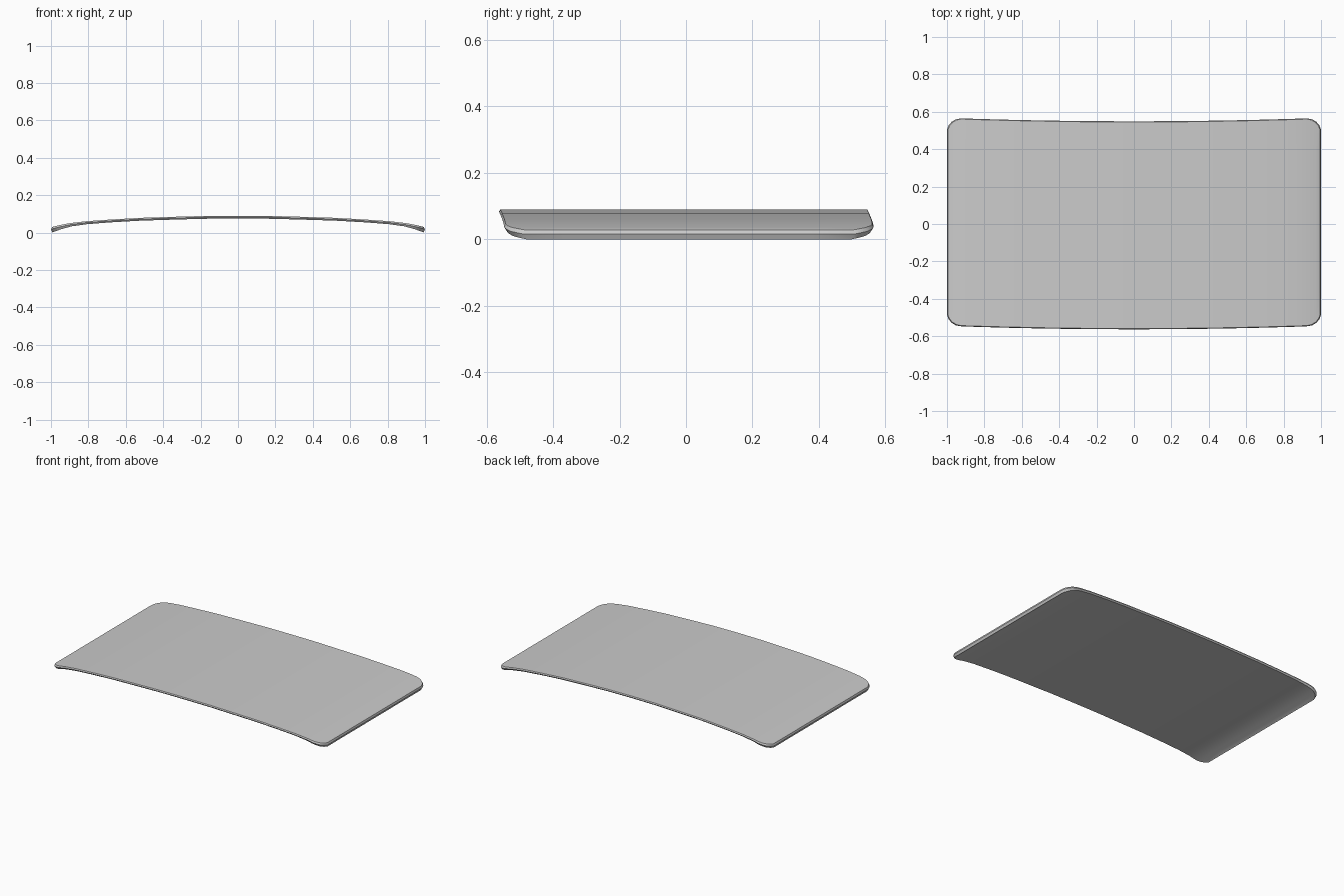
import bpy, bmesh, math

if "Cube" in bpy.data.objects:
    bpy.data.objects.remove(bpy.data.objects["Cube"])

# Half profile across the width: x, top z, bottom z
HALF = [(0, .090, .075), (.18, .089, .074), (.36, .084, .069), (.52, .079, .064),
        (.68, .070, .055), (.81, .061, .045), (.89, .052, .034), (.925, .046, .025),
        (.95, .041, .018), (.972, .036, .010), (.988, .032, .005), (.996, .028, .000)]
PROFILE = [(-x, t, b) for x, t, b in HALF[:0:-1]] + HALF
ROWS = 8
RIM = .004


def edge_span(x):
    """Front and back y of the outline: slightly bowed, with rounded corners."""
    a = abs(x)
    shift = -.007 + .016 * min(a / .93, 1) ** 2
    inset = 0
    if a > .92:
        k = min((a - .92) / .077, 1)
        inset = .07 * (1 - math.sqrt(1 - k * k))
    return -.553 + shift + inset, .553 + shift - inset


bm = bmesh.new()


# Upper and lower skins
def skin(side, scale):
    grid = []
    for p in PROFILE:
        y0, y1 = edge_span(p[0])
        mid, half = (y0 + y1) / 2, (y1 - y0) / 2 - scale
        grid.append([bm.verts.new((p[0] * (1 - scale), mid + half * (2 * j / ROWS - 1), p[side]))
                     for j in range(ROWS + 1)])
    for i in range(len(grid) - 1):
        for j in range(ROWS):
            bm.faces.new((grid[i][j], grid[i + 1][j], grid[i + 1][j + 1], grid[i][j + 1]))
    n = len(grid)
    return ([grid[i][0] for i in range(n)] + grid[-1][1:]
            + [grid[i][-1] for i in range(n - 2, -1, -1)] + grid[0][-2:0:-1])


top = skin(1, .001)
bottom = skin(2, .004)

# Rounded rim joining both skins
middle = []
for a, b in zip(top, bottom):
    m = a.co.lerp(b.co, .45)
    x, y = a.co.x, a.co.y
    m.x = x + math.copysign(RIM, x) if abs(x) > .94 else x
    m.y = y + math.copysign(RIM, y) if abs(y) > .47 else y
    middle.append(bm.verts.new(m))
n = len(top)
for upper, lower in ((top, middle), (middle, bottom)):
    for i in range(n):
        k = (i + 1) % n
        bm.faces.new((upper[i], lower[i], lower[k], upper[k]))
bmesh.ops.recalc_face_normals(bm, faces=bm.faces)

mesh = bpy.data.meshes.new("curved_panel")
bm.to_mesh(mesh)
bm.free()
panel = bpy.data.objects.new("curved_panel", mesh)
bpy.context.collection.objects.link(panel)
bpy.context.view_layer.objects.active = panel
panel.select_set(True)
bpy.ops.object.shade_smooth_by_angle(angle=math.radians(40))
